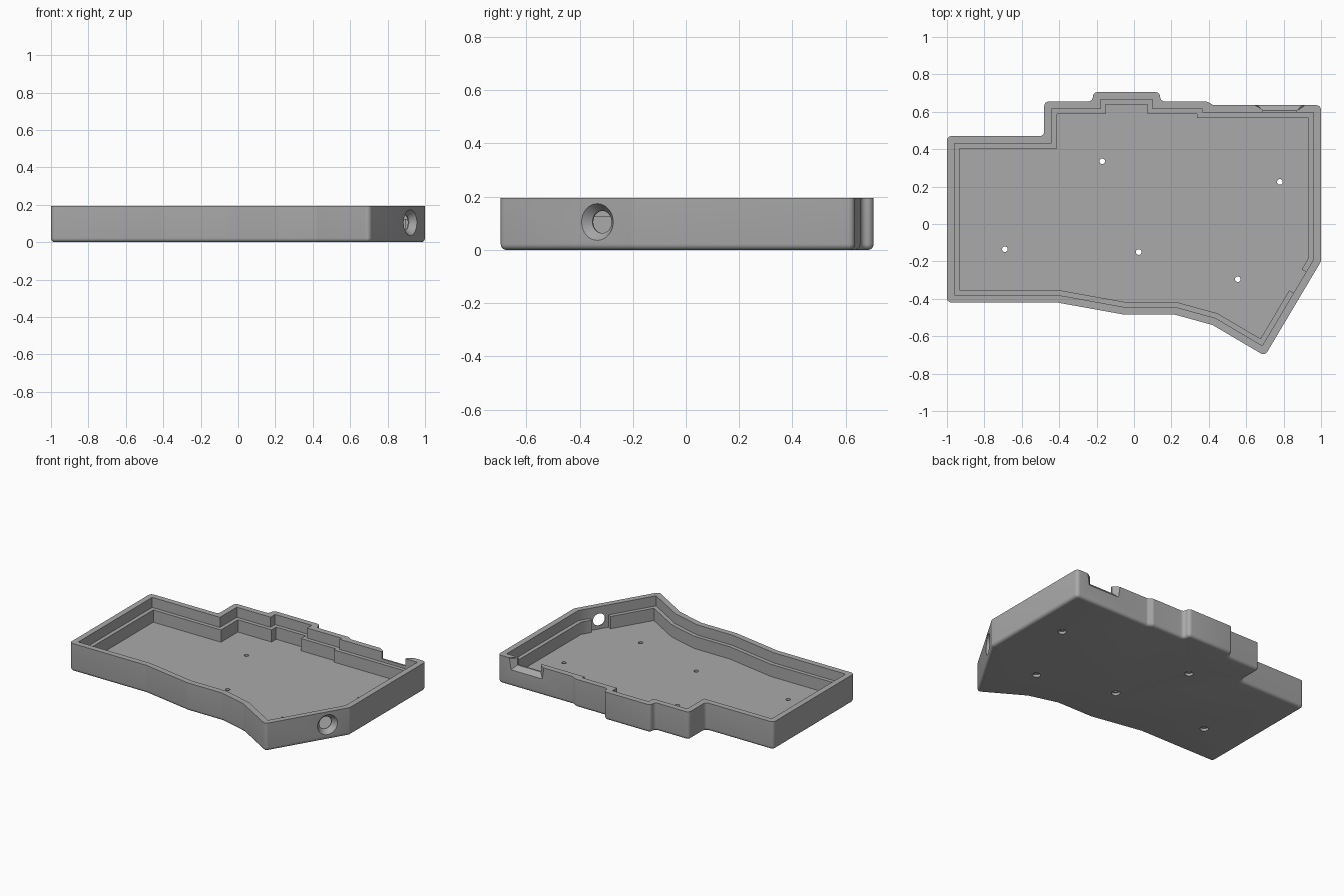
import bpy, bmesh, math
from mathutils import Vector

if "Cube" in bpy.data.objects:
    bpy.data.objects.remove(bpy.data.objects["Cube"], do_unlink=True)

HEIGHT, FLOOR, LEDGE = 0.195, 0.04, 0.125
FILLET, CORNER = 0.022, 0.0245

# Plan of the case, clockwise from the back right corner
back = [(-1, .47), (-.48, .47), (-.48, .655), (-.22, .655), (-.22, .705), (.14, .705), (.14, .655)]
step = [(.405, .655), (.405, .635)]
soft_step = [(.39, .655), (.425, .635)]
front = [(1, .635), (1, -.2), (.7, -.705), (.42, -.54), (.22, -.485), (-.05, -.485), (-.41, -.42), (-1, -.42)]


def corners(points):
    """Yield each point with its previous and next neighbour."""
    pts = [Vector(p) for p in points]
    for i, p in enumerate(pts):
        yield pts[i - 1], p, pts[(i + 1) % len(pts)]


def rounded(points, radius, steps=6):
    out = []
    for a, p, b in corners(points):
        u, v = (a - p).normalized(), (b - p).normalized()
        half = u.angle(v) / 2
        centre = p + (u + v).normalized() * radius / math.sin(half)
        start = p + u * radius / math.tan(half) - centre
        end = p + v * radius / math.tan(half) - centre
        sweep = math.pi - 2 * half
        for k in range(steps + 1):
            t = k / steps
            arc = start * math.sin((1 - t) * sweep) + end * math.sin(t * sweep)
            out.append(centre + arc / math.sin(sweep))
    return out


def inset(points, d):
    out = []
    for a, p, b in corners(points):
        u, v = (p - a).normalized(), (b - p).normalized()
        n, m = Vector((u.y, -u.x)), Vector((v.y, -v.x))
        out.append(p + (n + m) * d / (1 + n.dot(m)))
    return out


def loft(name, rings):
    """Closed solid through rings of equal point count."""
    bm = bmesh.new()
    loops = [[bm.verts.new(p) for p in ring] for ring in rings]
    bm.faces.new(loops[0])
    bm.faces.new(loops[-1])
    for low, high in zip(loops, loops[1:]):
        for i in range(len(low)):
            bm.faces.new((low[i - 1], low[i], high[i], high[i - 1]))
    bmesh.ops.recalc_face_normals(bm, faces=bm.faces)
    mesh = bpy.data.meshes.new(name)
    bm.to_mesh(mesh)
    bm.free()
    obj = bpy.data.objects.new(name, mesh)
    bpy.context.collection.objects.link(obj)
    return obj


def at_height(points, z):
    return [(p[0], p[1], z) for p in points]


def turned(name, origin, axis, profile, sides=32):
    """Round solid from (distance along axis, radius) pairs."""
    axis = Vector(axis).normalized()
    q = axis.to_track_quat('Z', 'Y')
    angles = [math.tau * i / sides for i in range(sides)]
    return loft(name, [[Vector(origin) + axis * d + q @ Vector((r * math.cos(a), r * math.sin(a), 0))
                        for a in angles] for d, r in profile])


def cut(target, cutter):
    cutter.hide_render = True
    mod = target.modifiers.new(cutter.name, 'BOOLEAN')
    mod.operation, mod.solver, mod.object = 'DIFFERENCE', 'EXACT', cutter
    bpy.context.view_layer.objects.active = target
    bpy.ops.object.modifier_apply(modifier=mod.name)
    bpy.data.objects.remove(cutter, do_unlink=True)


# Outer body with rounded corners and a rounded bottom edge
outline = rounded(back + soft_step + front, CORNER)
rings = []
for k in range(6):
    a = math.pi / 2 * k / 5
    rings.append(at_height(inset(outline, FILLET * (1 - math.sin(a))), FILLET * (1 - math.cos(a))))
case = loft("case", rings + [at_height(outline, HEIGHT)])

# Stepped cavity: wide opening above the ledge, narrow well below it
plan = back + step + front
for name, d, z in (("upper_opening", .04, LEDGE), ("lower_well", .067, FLOOR)):
    shape = inset(plan, d)
    cut(case, loft(name, [at_height(shape, z), at_height(shape, HEIGHT + .1)]))

# Countersunk round port in the slanted wall, with a pocket through the ledge
along = (Vector(front[1]) - Vector(front[2])).normalized()
out = Vector((along.y, -along.x))
port = Vector((.921, -.333))
pocket = [port + along * s - out * d for s, d in ((-.065, .04), (.065, .04), (.065, .12), (-.065, .12))]
cut(case, loft("port_pocket", [at_height(pocket, FLOOR), at_height(pocket, HEIGHT + .1)]))
cut(case, turned("port", (port.x, port.y, .105), (out.x, out.y, 0),
                 [(-.1, .042), (-.034, .042), (0, .069), (.02, .085)]))

# Flared cable notch in the back wall
notch = []
for y, flare, z in ((.56, 0, .145), (.607, 0, .145), (.635, .05, .115), (.655, .086, .094)):
    x0, x1 = .69 - flare, .87 + flare
    top = HEIGHT + .05
    notch.append([(x0 + flare * .4, y, z), (x1 - flare * .4, y, z), (x1, y, top), (x0, y, top)])
cut(case, loft("cable_notch", notch))

# Countersunk screw holes through the floor
for i, (x, y) in enumerate([(-.17, .335), (.78, .225), (-.69, -.135), (.025, -.15), (.555, -.295)]):
    cut(case, turned(f"screw_hole_{i}", (x, y, 0), (0, 0, 1),
                     [(-.02, .027), (.018, .027), (.019, .015), (.1, .015)], 20))

# Material and shading
grey = bpy.data.materials.new("plain grey")
grey.use_nodes = True
grey.diffuse_color = (.4, .4, .4, 1)
grey.node_tree.nodes["Principled BSDF"].inputs["Base Color"].default_value = (.4, .4, .4, 1)
case.data.materials.clear()
case.data.materials.append(grey)
bpy.ops.object.select_all(action='DESELECT')
case.select_set(True)
bpy.context.view_layer.objects.active = case
bpy.ops.object.shade_smooth_by_angle(angle=math.radians(32))
